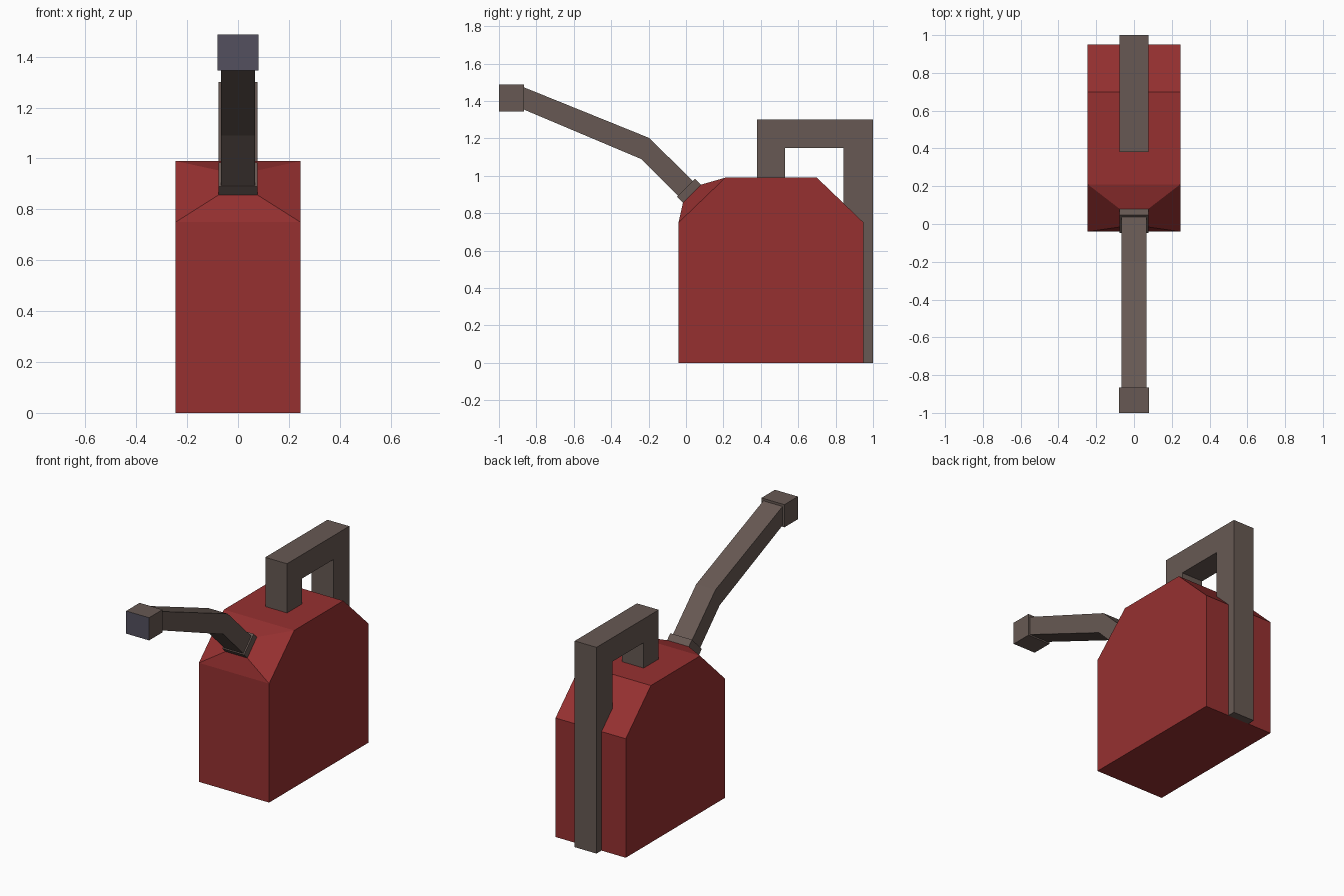
import bpy, bmesh

if "Cube" in bpy.data.objects:
    bpy.data.objects.remove(bpy.data.objects["Cube"])


def material(name, srgb):
    m = bpy.data.materials.new(name)
    lin = [((c / 255 + 0.055) / 1.055) ** 2.4 for c in srgb]
    m.diffuse_color = (*lin, 1)
    m.use_nodes = True
    m.node_tree.nodes["Principled BSDF"].inputs["Base Color"].default_value = m.diffuse_color
    return m


RED = material("red paint", (150, 48, 48))
GREY = material("warm grey plastic", (103, 89, 83))
VIOLET = material("violet grey opening", (83, 80, 94))


def finish(name, bm, *mats):
    bmesh.ops.recalc_face_normals(bm, faces=bm.faces)
    mesh = bpy.data.meshes.new(name)
    bm.to_mesh(mesh)
    bm.free()
    for m in mats:
        mesh.materials.append(m)
    ob = bpy.data.objects.new(name, mesh)
    bpy.context.collection.objects.link(ob)
    return ob


def slab(profile, half):
    """Side profile of (y, z) points made solid across x."""
    bm = bmesh.new()
    sides = [[bm.verts.new((x, y, z)) for y, z in profile] for x in (-half, half)]
    for s in sides:
        bm.faces.new(s)
    n = len(profile)
    for i in range(n):
        j = (i + 1) % n
        bm.faces.new((sides[0][i], sides[0][j], sides[1][j], sides[1][i]))
    return bm


# Can body, with the front slope drawn out into a raised neck seat
bm = slab([(-0.04, 0), (0.95, 0), (0.95, 0.75), (0.70, 0.99),
           (0.21, 0.99), (-0.04, 0.75)], 0.245)
bm.normal_update()
slope = next(f for f in bm.faces if len(f.verts) == 4 and
             all(v.co.z > 0.7 and v.co.y < 0.3 for v in f.verts))
bmesh.ops.inset_region(bm, faces=[slope], thickness=0.05, use_even_offset=True)
for v in slope.verts:
    v.co.x = 0.076 if v.co.x > 0 else -0.076
low, high = sorted(slope.verts, key=lambda v: v.co.z)[:2], sorted(slope.verts, key=lambda v: v.co.z)[2:]
for pair, (y, z) in ((low, (-0.016, 0.857)), (high, (0.08, 0.953))):
    for v in pair:
        v.co.y, v.co.z = y, z
finish("can_body", bm, RED)

# Neck collar
finish("spout_collar", slab([(-0.016, 0.857), (0.08, 0.953),
                             (0.048, 0.985), (-0.048, 0.889)], 0.076), GREY)

# Bent spout
finish("spout", slab([(-0.033, 0.883), (0.047, 0.963), (-0.198, 1.203),
                      (-0.866, 1.473), (-0.866, 1.354), (-0.24, 1.09)], 0.067), GREY)

# Square spout tip with a violet front face
bm = slab([(-1.0, 1.345), (-0.866, 1.345), (-0.866, 1.488), (-1.0, 1.488)], 0.08)
for f in bm.faces:
    if all(v.co.y < -0.99 for v in f.verts):
        f.material_index = 1
finish("spout_tip", bm, GREY, VIOLET)

# Handle loop running down the back as a strap
finish("handle", slab([(0.95, 0), (1.0, 0), (1.0, 1.30), (0.38, 1.30), (0.38, 0.985),
                       (0.53, 0.985), (0.53, 1.15), (0.842, 1.15), (0.842, 0.85),
                       (0.95, 0.75)], 0.076), GREY)
